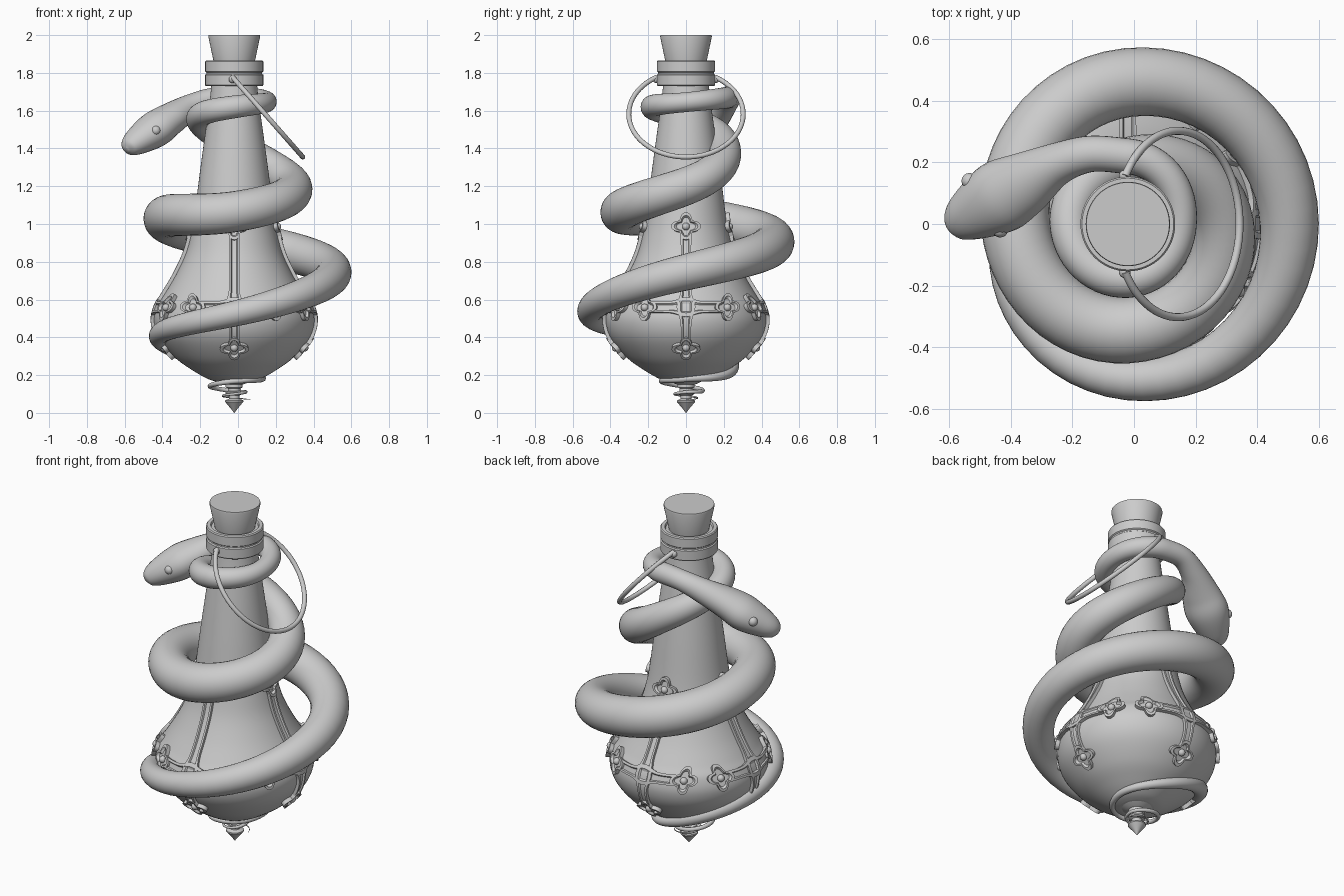
import bpy, math
from mathutils import Vector

if "Cube" in bpy.data.objects:
    bpy.data.objects.remove(bpy.data.objects["Cube"])

AXIS = -0.02   # x of the bottle axis
UP = Vector((0, 0, 1))

grey = bpy.data.materials.new("clay_grey")
grey.use_nodes = True
grey.diffuse_color = (0.6, 0.6, 0.6, 1)
grey.node_tree.nodes["Principled BSDF"].inputs["Base Color"].default_value = grey.diffuse_color


def finish(obj, angle=35):
    bpy.ops.object.select_all(action='DESELECT')
    obj.select_set(True)
    bpy.context.view_layer.objects.active = obj
    if not obj.data.materials:
        obj.data.materials.append(grey)
    bpy.ops.object.shade_smooth_by_angle(angle=math.radians(angle))
    return obj


def skin(name, rings, wrap=True, caps=(True, True), angle=35):
    """Bridge equal rings of points into one surface."""
    n = len(rings[0])
    verts = [tuple(p) for ring in rings for p in ring]
    faces = []
    for i in range(len(rings) - 1):
        for j in range(n if wrap else n - 1):
            k = (j + 1) % n
            faces.append((i * n + j, i * n + k, i * n + n + k, i * n + n + j))
    if caps[0]:
        faces.append(tuple(reversed(range(n))))
    if caps[1]:
        faces.append(tuple(range(len(verts) - n, len(verts))))
    mesh = bpy.data.meshes.new(name)
    mesh.from_pydata(verts, [], faces)
    obj = bpy.data.objects.new(name, mesh)
    bpy.context.collection.objects.link(obj)
    return finish(obj, angle)


def spline(rows, steps):
    """Catmull-Rom through rows of any width."""
    rows = [Vector(r) for r in rows]
    out = []
    for i in range(len(rows) - 1):
        a, b, c, d = (rows[max(0, min(len(rows) - 1, i + k))] for k in (-1, 0, 1, 2))
        for s in range(steps):
            t = s / steps
            out.append(b + (c - a) * (t / 2) + (a * 2 - b * 5 + c * 4 - d) * (t * t / 2)
                       + (b * 3 - a - c * 3 + d) * (t ** 3 / 2))
    return out + [rows[-1]]


def lathe(name, profile, n=64, angle=35):
    turn = [2 * math.pi * j / n for j in range(n)]
    return skin(name, [[(AXIS + r * math.cos(a), r * math.sin(a), z) for a in turn]
                       for r, z in profile], angle=angle)


def sweep(name, path, n=24, up=UP):
    """Tube along rows of x, y, z, half width, half height."""
    rings = []
    for i, p in enumerate(path):
        q, o = path[min(i + 1, len(path) - 1)], path[max(i - 1, 0)]
        tan = (Vector(q[:3]) - Vector(o[:3])).normalized()
        side = tan.cross(up).normalized()
        top = side.cross(tan)
        rings.append([Vector(p[:3]) + side * p[3] * math.cos(a) + top * p[4] * math.sin(a)
                      for a in (2 * math.pi * j / n for j in range(n))])
    return skin(name, rings, angle=60)


def ball(name, loc, r):
    bpy.ops.mesh.primitive_uv_sphere_add(segments=16, ring_count=10, radius=r, location=loc)
    bpy.context.object.name = name
    return finish(bpy.context.object, 60)


# Bottle, collar, cork and finial
body = spline([(.09, .165), (.14, .18), (.22, .225), (.31, .29), (.395, .39), (.425, .48),
               (.412, .56), (.375, .62), (.315, .72), (.262, .83), (.232, .93), (.213, 1.03),
               (.185, 1.25), (.158, 1.45), (.13, 1.65), (.12, 1.75)], 6)
lathe("bottle", body, 72)
lathe("collar", [(.11, 1.73), (.15, 1.73), (.154, 1.735), (.154, 1.79), (.148, 1.795), (.148, 1.803),
                 (.154, 1.808), (.154, 1.86), (.149, 1.866), (.13, 1.866), (.125, 1.855)])
lathe("cork", [(.105, 1.84), (.137, 1.992), (.135, 2), (.129, 2)])
lathe("finial", [(.09, .17), (.06, .155), (.045, .15), (.045, .135), (.034, .13), (.034, .115),
                 (.046, .11), (.046, .1), (.028, .092), (.028, .075), (.048, .066),
                 (.048, .058), (.02, .025), (.001, 0)], 32)


# Helpers that lay ornaments on the bottle wall
def wall(z):
    for a, b in zip(body, body[1:]):
        if a[1] <= z <= b[1]:
            return a[0] + (b[0] - a[0]) * (z - a[1]) / (b[1] - a[1])
    return body[-1][0]


def place(turn, s, z, lift):
    r, slope = wall(z), (wall(z + .02) - wall(z - .02)) / .04
    k = lift / math.hypot(1, slope)
    a = turn + s / r
    return Vector((AXIS + (r + k) * math.cos(a), (r + k) * math.sin(a), z - k * slope))


RIM = .018
SECTION = [(-1, -.006), (-1, RIM), (-.6, RIM), (-.45, RIM / 2),
           (.45, RIM / 2), (.6, RIM), (1, RIM), (1, -.006)]
CROSS_Z = .555


def bar(name, turn, start, end, upright):
    rings = []
    for i in range(33):
        t = start + (end - start) * i / 32
        near = abs(t - CROSS_Z) if upright else abs(t)
        w = .026 + .022 * math.exp(-(near / .05) ** 2)
        rings.append([place(turn, c * w, t, h) if upright else place(turn, t, CROSS_Z + c * w, h)
                      for c, h in SECTION])
    skin(name, rings)


def bud(name, turn, s, z, squash):
    rings = []
    for scale, lift in ((1, -.006), (1, RIM + .004), (.78, RIM + .004), (.66, RIM / 2)):
        ring = []
        for j in range(40):
            a = 2 * math.pi * j / 40
            r = scale * (.044 + .03 * abs(math.cos(2 * a)) ** 1.5)
            ring.append(place(turn, s + r * math.cos(a), z + squash * r * math.sin(a), lift))
        rings.append(ring)
    skin(name, rings, caps=(False, True))
    ball(name + "_stud", place(turn, s, z, RIM / 2), .02)


# Four crosses around the bulb
for q, label in enumerate(("left", "back", "right", "front")):
    turn = q * math.pi / 2
    bar(label + "_cross_shaft", turn, .38, .95, True)
    bar(label + "_cross_arm", turn, -.19, .19, False)
    bud(label + "_cross_top", turn, 0, .985, 1)
    bud(label + "_cross_foot", turn, 0, .35, .75)
    for side in (-1, 1):
        bud(f"{label}_cross_tip_{'a' if side < 0 else 'b'}", turn, side * .225, CROSS_Z, .9)

# Snake: head and neck, then one row (distance, height, radius) per quarter turn
head = [(-.592, -.018, 1.392, .015, .015), (-.577, -.005, 1.405, .055, .048),
        (-.53, .03, 1.44, .088, .074), (-.44, .085, 1.5, .118, .095),
        (-.36, .13, 1.555, .105, .085), (-.25, .195, 1.62, .07, .068),
        (-.14, .228, 1.663, .059, .057), (AXIS, .22, 1.67, .058, .058)]
coil = [(.22, 1.67, .058), (.172, 1.645, .052), (.18, 1.62, .06), (.188, 1.56, .066),
        (.2, 1.42, .082), (.31, 1.2, .1), (.345, 1.065, .108), (.365, 1.035, .113),
        (.46, .915, .112), (.525, .745, .096), (.505, .525, .068), (.39, .385, .05),
        (.235, .215, .027), (.145, .18, .017), (.13, .168, .014), (.128, .14, .012),
        (.085, .115, .011), (.06, .11, .009), (.06, .1, .007), (.06, .09, .006),
        (.06, .08, .004), (.085, .07, .001)]
STEPS = 14
path = spline(head, 8)[:-1]
for i, (d, z, r) in enumerate(spline(coil, STEPS)):
    a = math.pi / 2 * (1 - i / STEPS)
    path.append((AXIS + d * math.cos(a), d * math.sin(a), z, r, r))
sweep("snake", path, 28)
ball("snake_left_eye", (-.435, -.018, 1.495), .026)
ball("snake_right_eye", (-.535, .14, 1.495), .026)

# Hanging ring and its lugs
centre, R = Vector((.143, 0, 1.582)), .303
down = Vector((.66, 0, -.75)).normalized()
side = Vector((0, 1, 0))
gap = math.asin(.155 / R)
hoop = []
for i in range(65):
    a = gap + (2 * math.pi - 2 * gap) * i / 64
    p = centre - down * R * math.cos(a) + side * R * math.sin(a)
    hoop.append((*p, .013, .013))
sweep("hanging_ring", hoop, 12, down.cross(side))
for s, label in ((-1, "front"), (1, "back")):
    ball(label + "_ring_lug", (AXIS - .01, s * .157, 1.765), .019)
